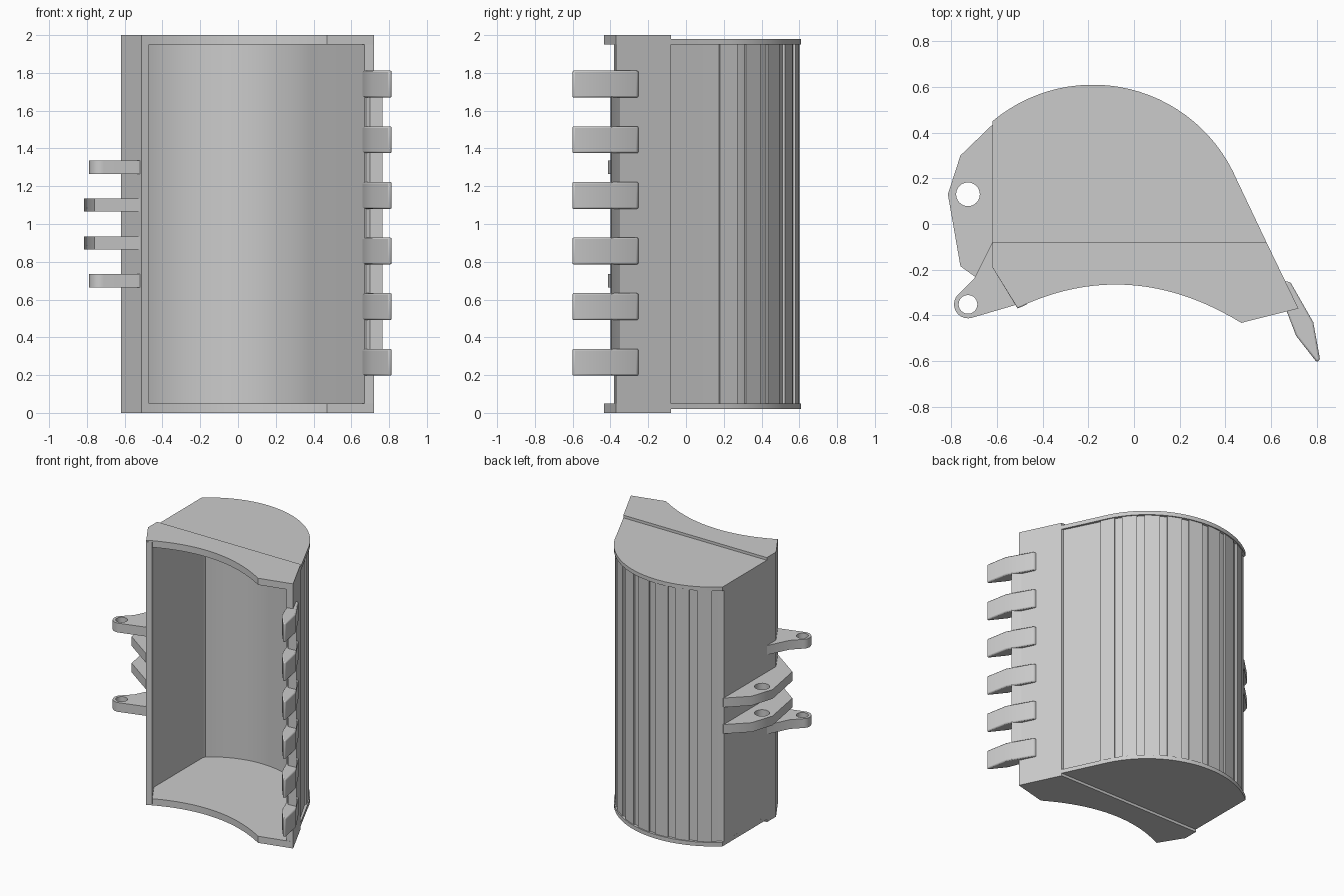
import bpy, bmesh
from math import radians, cos, sin

cube = bpy.data.objects.get("Cube")
if cube:
    bpy.data.objects.remove(cube)

steel = bpy.data.materials.new("grey_steel")
steel.use_nodes = True
GREY = (0.6, 0.6, 0.6, 1)
steel.diffuse_color = GREY
steel.node_tree.nodes["Principled BSDF"].inputs["Base Color"].default_value = GREY
parts = []
CX, CY, R = -0.18, -0.075, 0.685      # centre and radius of the rounded back


def arc(cx, cy, r, a0, a1, n):
    """Points along a circle from a0 to a1 degrees."""
    angles = [radians(a0 + (a1 - a0) * i / n) for i in range(n + 1)]
    return [(cx + r * cos(a), cy + r * sin(a)) for a in angles]


def extrude(name, loops, z0, z1, bevel=0):
    """Flat outline (later loops are holes) extruded upward from z0 to z1."""
    curve = bpy.data.curves.new(name, "CURVE")
    curve.dimensions = "2D"
    curve.fill_mode = "BOTH"
    curve.extrude = (z1 - z0) / 2
    for loop in loops:
        spline = curve.splines.new("POLY")
        spline.points.add(len(loop) - 1)
        for point, (x, y) in zip(spline.points, loop):
            point.co = (x, y, 0, 1)
        spline.use_cyclic_u = True
    temp = bpy.data.objects.new(name + "_outline", curve)
    bpy.context.collection.objects.link(temp)
    graph = bpy.context.evaluated_depsgraph_get()
    mesh = bpy.data.meshes.new_from_object(temp.evaluated_get(graph))
    bpy.data.objects.remove(temp)
    bm = bmesh.new()
    bm.from_mesh(mesh)
    bmesh.ops.remove_doubles(bm, verts=bm.verts, dist=0.0005)
    if bevel:
        bmesh.ops.dissolve_limit(bm, angle_limit=radians(1), verts=bm.verts, edges=bm.edges)
    bmesh.ops.recalc_face_normals(bm, faces=bm.faces)
    bm.to_mesh(mesh)
    bm.free()
    mesh.materials.clear()
    mesh.materials.append(steel)
    obj = bpy.data.objects.new(name, mesh)
    obj.location.z = (z0 + z1) / 2
    bpy.context.collection.objects.link(obj)
    if bevel:
        mod = obj.modifiers.new("soft_edges", "BEVEL")
        mod.width = bevel
        mod.segments = 2
    parts.append(obj)


def pair(name, loops, z0, z1):
    """The same plate at both ends of the bucket."""
    extrude("lower_" + name, loops, z0, z1)
    extrude("upper_" + name, loops, 2 - z1, 2 - z0)


# Side plates: rounded upper part, thicker front part with a scooped edge
pair("side_plate", [[(-0.62, -0.08), (0.58, -0.08)] + arc(CX, CY, R, 23, 130, 28)
                    + [(-0.62, 0.45)]], 0.02, 0.05)
scoop = [(-0.51 + 0.98 * i / 24) for i in range(25)]
pair("cheek_plate", [[(-0.62, -0.08), (-0.62, -0.19)]
                     + [(x, -0.265 - 0.555 * (x + 0.08) ** 2) for x in scoop]
                     + [(0.72, -0.37), (0.58, -0.08)]], 0, 0.05)

# Curved sheet with the flat mounting wall
outer = arc(CX, CY, R - 0.02, 23, 129, 28)
inner = arc(CX, CY, R - 0.065, 128, 23, 28)
extrude("curved_shell", [[(0.565, -0.08)] + outer + [(-0.62, 0.43), (-0.62, -0.08),
        (-0.57, -0.08), (-0.57, 0.39)] + inner + [(0.52, -0.08)]], 0.04, 1.96)
extrude("mounting_wall", [[(-0.62, -0.08), (-0.62, -0.19), (-0.51, -0.37),
        (-0.47, -0.353), (-0.57, -0.19), (-0.57, -0.08)]], 0.01, 1.99)
extrude("lip_wall", [[(0.58, -0.08), (0.72, -0.37), (0.67, -0.38), (0.52, -0.08)]], 0.001, 1.999)

# Wear strips along the rounded back
for i in range(8):
    a = 22 + i * 13.3
    extrude("wear_strip", [arc(CX, CY, R - 0.007, a, a + 8.8, 1)
                           + arc(CX, CY, R - 0.03, a + 8.8, a, 1)], 0.045, 1.955)

# Cutting edge and teeth
extrude("cutting_edge", [[(0.69, -0.33), (0.715, -0.355), (0.765, -0.395),
                          (0.70, -0.40), (0.67, -0.37)]], 0.2, 1.8)
tooth = [(0.66, -0.25), (0.685, -0.255), (0.785, -0.43), (0.815, -0.595),
         (0.80, -0.605), (0.71, -0.49), (0.66, -0.36)]
for i in range(6):
    z = 0.268 + i * 0.2945
    extrude("tooth", [tooth], z - 0.071, z + 0.071, 0.008)

# Hinge ears with pin holes
small_ear = ([(-0.60, -0.08), (-0.62, -0.08), (-0.70, -0.24)]
             + arc(-0.727, -0.352, 0.061, 130, 285, 14)
             + [(-0.52, -0.355), (-0.515, -0.34), (-0.60, -0.19)])
pair("small_ear", [small_ear, arc(-0.727, -0.352, 0.041, 0, 345, 23)], 0.665, 0.735)
large_ear = [(-0.60, 0.43), (-0.62, 0.435), (-0.76, 0.30), (-0.815, 0.13),
             (-0.76, -0.185), (-0.69, -0.235), (-0.52, -0.355), (-0.515, -0.34), (-0.60, -0.19)]
pair("large_ear", [large_ear, arc(-0.727, 0.13, 0.052, 0, 345, 23)], 0.865, 0.935)

# Smooth the curves and keep the corners crisp
bpy.ops.object.select_all(action="DESELECT")
for obj in parts:
    obj.select_set(True)
bpy.context.view_layer.objects.active = parts[0]
bpy.ops.object.shade_smooth_by_angle(angle=radians(30))
